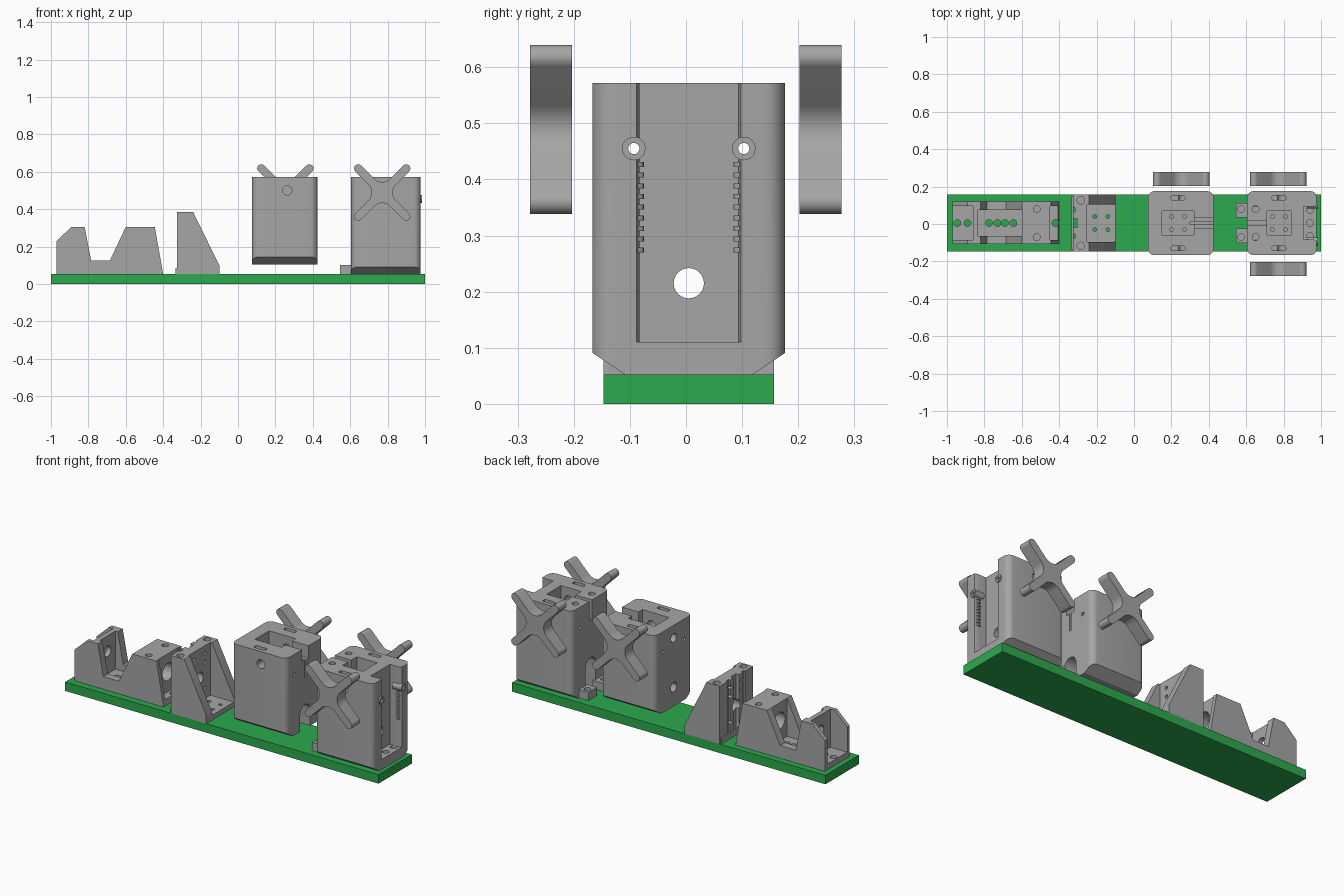
import bpy, bmesh, math

if "Cube" in bpy.data.objects:
    bpy.data.objects.remove(bpy.data.objects["Cube"])

YC = 0.005  # centre line of the rail assembly


def material(name, rgb):
    m = bpy.data.materials.new(name)
    m.diffuse_color = (*rgb, 1)
    m.use_nodes = True
    m.node_tree.nodes["Principled BSDF"].inputs["Base Color"].default_value = m.diffuse_color
    return m


GREY = material("machined grey", (0.38, 0.38, 0.38))
GREEN = material("base green", (0.025, 0.40, 0.075))


def prism(name, pts, axis, a, b, mat=GREY):
    """Extrude a 2D outline along an axis from a to b."""
    place = {"x": lambda p, t: (t, p[0], p[1]),
             "y": lambda p, t: (p[0], t, p[1]),
             "z": lambda p, t: (p[0], p[1], t)}[axis]
    bm = bmesh.new()
    lo = [bm.verts.new(place(p, a)) for p in pts]
    hi = [bm.verts.new(place(p, b)) for p in pts]
    n = len(pts)
    bm.faces.new(lo)
    bm.faces.new(hi)
    for i in range(n):
        bm.faces.new((lo[i], lo[(i + 1) % n], hi[(i + 1) % n], hi[i]))
    bmesh.ops.recalc_face_normals(bm, faces=bm.faces)
    me = bpy.data.meshes.new(name)
    bm.to_mesh(me)
    bm.free()
    me.materials.append(mat)
    ob = bpy.data.objects.new(name, me)
    bpy.context.collection.objects.link(ob)
    return ob


def rect(x0, x1, y0, y1):
    return [(x0, y0), (x1, y0), (x1, y1), (x0, y1)]


def circle(cx, cy, r, n=24):
    return [(cx + r * math.cos(2 * math.pi * i / n), cy + r * math.sin(2 * math.pi * i / n)) for i in range(n)]


def round_rect(x0, x1, y0, y1, r, n=6):
    pts = []
    for k, (cx, cy) in enumerate([(x1 - r, y1 - r), (x0 + r, y1 - r), (x0 + r, y0 + r), (x1 - r, y0 + r)]):
        for i in range(n + 1):
            t = math.pi / 2 * (k + i / n)
            pts.append((cx + r * math.cos(t), cy + r * math.sin(t)))
    return pts


def box(name, x0, x1, y0, y1, z0, z1, mat=GREY):
    return prism(name, rect(x0, x1, y0, y1), "z", z0, z1, mat)


def combine(ob, others, op="DIFFERENCE"):
    """Apply a boolean with each helper solid, then remove the helpers."""
    for c in others:
        c.hide_render = True
        m = ob.modifiers.new("bool", "BOOLEAN")
        m.operation, m.object, m.solver = op, c, "EXACT"
    bpy.context.view_layer.update()
    me = bpy.data.meshes.new_from_object(ob.evaluated_get(bpy.context.evaluated_depsgraph_get()))
    ob.modifiers.clear()
    ob.data = me
    for c in others:
        bpy.data.objects.remove(c)
    return ob


def bore(axis, u, v, r, a, b):
    return prism("cutter", circle(u, v, r), axis, a, b)


def cutbox(*d):
    return box("cutter", *d)


# Base board
box("base_board", -1, 1, -0.147, 0.157, 0, 0.052, GREEN)

# Double end bracket: side profile, pockets between side walls, bores
Z0 = 0.052
outline = [(-0.97, Z0), (-0.97, 0.23), (-0.89, 0.305), (-0.82, 0.305), (-0.785, 0.125), (-0.685, 0.125),
           (-0.60, 0.305), (-0.445, 0.305), (-0.40, Z0)]
bracket = prism("motor_bracket", outline, "y", -0.107, 0.12)
cuts = [cutbox(-1, -0.862, -0.085, 0.095, 0.085, 0.4),
        cutbox(-0.835, -0.60, -0.065, 0.075, 0.085, 0.4),
        cutbox(-0.45, -0.38, -0.085, 0.095, 0.085, 0.4),
        bore("x", YC, 0.215, 0.03, -1, -0.7), bore("x", YC, 0.2, 0.05, -0.65, -0.39)]
cuts += [bore("z", x, YC, 0.018, 0.03, 0.15) for x in (-0.945, -0.89, -0.775, -0.73, -0.69, -0.645, -0.42)]
cuts += [bore("z", -0.52, YC + s * 0.075, 0.018, 0.2, 0.4) for s in (-1, 1)]
combine(bracket, cuts)

# Upright plate with sloping gussets
outline = [(-0.325, Z0), (-0.325, 0.385), (-0.24, 0.385), (-0.10, 0.10), (-0.10, Z0)]
plate = prism("gusset_bracket", outline, "y", -0.147, 0.157)
cuts = [cutbox(-0.25, -0.05, -0.095, 0.105, 0.08, 0.5),
        cutbox(-0.34, -0.305, -0.02, 0.03, 0.03, 0.5),
        bore("x", YC, 0.215, 0.035, -0.4, -0.2)]
for s in (-1, 1):
    cuts += [bore("z", -0.285, YC + s * 0.122, 0.02, 0.3, 0.5),
             cutbox(-0.34, -0.315, YC + s * 0.07 - 0.012, YC + s * 0.07 + 0.012, 0.03, 0.5)]
    cuts += [bore("x", YC + s * 0.05, z, 0.01, -0.4, -0.2) for z in (0.14, 0.29, 0.34)]
    cuts += [bore("z", x, YC + s * 0.035, 0.01, 0.03, 0.15) for x in (-0.21, -0.14)]
combine(plate, cuts)
box("plate_foot", -0.333, -0.324, -0.14, 0.15, Z0, 0.085)


def carriage(name, x0, x1, z0, pocket, extra):
    """Rounded block with chamfered lower edges, top pocket and bores."""
    top, xm = 0.572, (pocket[0] + pocket[1]) / 2
    body = prism(name, round_rect(x0, x1, -0.167, 0.176, 0.035), "z", z0, top)
    cuts = [cutbox(*pocket, -0.06, 0.07, 0.42, 0.7),
            bore("x", YC, 0.215, 0.027, 0, 1.1)]
    for s in (-1, 1):
        wall = YC + s * 0.1715
        wedge = [(wall + s * 0.02, z0 + 0.052), (wall - s * 0.08, z0 - 0.0147), (wall + s * 0.02, z0 - 0.0147)]
        cuts += [prism("cutter", wedge, "x", x0 - 0.1, x1 + 0.1),
                 bore("x", YC + s * 0.098, 0.455, 0.01, 0, 1.1),
                 prism("cutter", round_rect(xm - 0.037, xm + 0.037, YC + s * 0.135 - 0.013,
                                            YC + s * 0.135 + 0.013, 0.01, 3), "z", 0.50, 0.7)]
        cuts += [bore("z", xm + d, YC + s * 0.035, 0.01, 0.38, 0.45) for d in (-0.035, 0.035)]
    cuts.append(bore("y", x0 + 0.188, 0.50, 0.025, -0.3, 0.3))
    return combine(body, cuts + extra)


# Middle carriage, split towards +x with an arched opening below
carriage("middle_carriage", 0.075, 0.425, 0.105, (0.15, 0.32),
         [cutbox(0.30, 0.45, -0.025, 0.035, 0.50, 0.7),
          cutbox(0.30, 0.45, 0.0, 0.012, 0.40, 0.7),
          bore("x", YC, 0.20, 0.045, 0.32, 0.5),
          cutbox(0.32, 0.5, YC - 0.045, YC + 0.045, 0.05, 0.20),
          bore("x", YC, 0.50, 0.025, 0, 0.2)])

# End carriage with a tall channel on its outer face
channel = [(0.905, -0.083), (0.905, 0.093), (0.96, 0.093), (0.99, 0.102), (0.99, -0.092), (0.96, -0.083)]
carriage("end_carriage", 0.605, 0.977, Z0, (0.71, 0.84),
         [prism("cutter", channel, "z", 0.11, 0.7),
          cutbox(0.59, 0.73, -0.008, 0.018, 0.46, 0.7),
          bore("x", YC, 0.20, 0.045, 0.5, 0.70),
          cutbox(0.5, 0.70, YC - 0.045, YC + 0.045, 0.04, 0.20)]
         + [bore("z", 0.94, YC + d, 0.018, 0.06, 0.2) for d in (-0.07, 0, 0.07)]
         + [bore("z", 0.65, YC + d, 0.018, 0.45, 0.7) for d in (-0.075, 0.075)])

# Fixing feet, spring coils and bolt collars, mirrored across the centre line
for s, side in ((-1, "front"), (1, "back")):
    y = sorted((YC + s * 0.03, YC + s * 0.107))
    combine(box("foot_" + side, 0.545, 0.615, *y, Z0, 0.10), [bore("z", 0.573, YC + s * 0.075, 0.018, 0.07, 0.2)])
    collar = prism("bolt_collar_" + side, circle(0.098 * s + YC, 0.455, 0.021), "x", 0.925, 0.985)
    combine(collar, [bore("x", 0.098 * s + YC, 0.455, 0.01, 0.9, 1.1)])
    for i in range(9):
        z = 0.27 + 0.019 * i
        prism("spring_coil_" + side, circle(0.955, YC + s * 0.094, 0.014, 12), "z", z, z + 0.009)


def knob(name, cx, y0, y1, cz=0.489, w=0.022, reach=0.182, fillet=0.06):
    """Four-armed knob with round tips and filleted roots."""
    pts = []
    for k in range(4):
        a = math.pi / 4 + k * math.pi / 2
        for i in range(9):
            t = a - math.pi / 2 + math.pi * i / 8
            pts.append((cx + reach * math.cos(a) + w * math.cos(t), cz + reach * math.sin(a) + w * math.sin(t)))
        b, d = a + math.pi / 4, (w + fillet) * math.sqrt(2)
        for i in range(9):
            t = b + math.pi + math.pi / 4 - math.pi / 2 * i / 8
            t = b + math.pi + (math.pi / 4) * (1 - i / 4)
            pts.append((cx + d * math.cos(b) + fillet * math.cos(t), cz + d * math.sin(b) + fillet * math.sin(t)))
    return prism(name, pts, "y", y0, y1)


# Cross knobs
knob("middle_knob_back", 0.253, 0.202, 0.277)
knob("end_knob_back", 0.771, 0.202, 0.277)
knob("end_knob_front", 0.771, -0.278, -0.203)

# Smooth the round surfaces and keep the machined edges crisp
bpy.ops.object.select_all(action="DESELECT")
for ob in bpy.context.scene.objects:
    ob.select_set(True)
    bpy.context.view_layer.objects.active = ob
bpy.ops.object.shade_smooth_by_angle(angle=math.radians(30))
